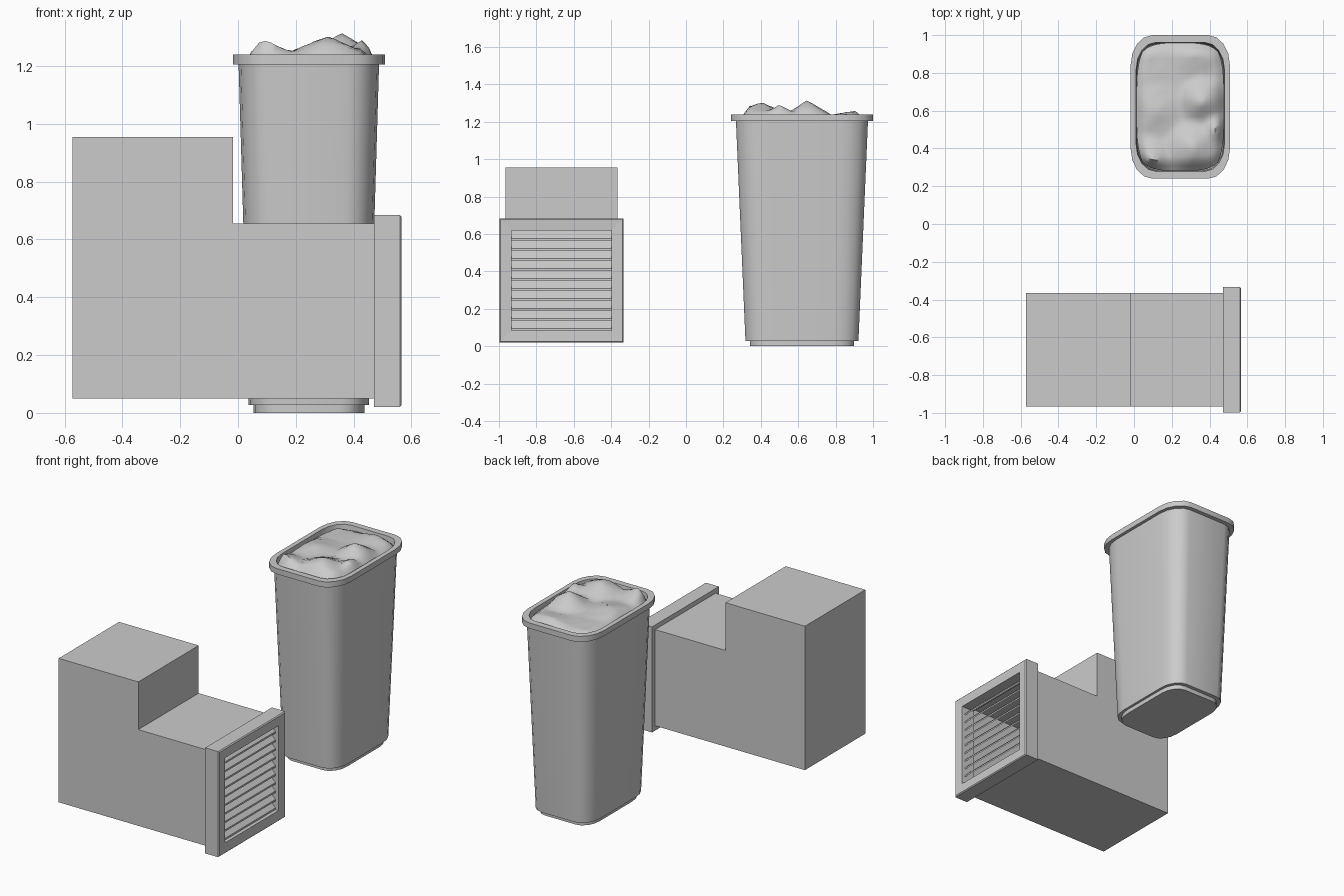
import bpy, bmesh, math, random
from mathutils import Vector

random.seed(4)
default = bpy.data.objects.get("Cube")
if default:
    bpy.data.objects.remove(default, do_unlink=True)

grey = bpy.data.materials.new("plain_grey")
grey.use_nodes = True
grey.diffuse_color = (0.6, 0.6, 0.6, 1)
grey.node_tree.nodes["Principled BSDF"].inputs["Base Color"].default_value = (0.6, 0.6, 0.6, 1)


def finish(name, bm, smooth=None, normals=True):
    """Turn a bmesh into a named object, optionally smooth below an angle."""
    if normals:
        bmesh.ops.recalc_face_normals(bm, faces=bm.faces)
    mesh = bpy.data.meshes.new(name)
    bm.to_mesh(mesh)
    bm.free()
    mesh.materials.append(grey)
    obj = bpy.data.objects.new(name, mesh)
    bpy.context.collection.objects.link(obj)
    if smooth:
        bpy.ops.object.select_all(action="DESELECT")
        obj.select_set(True)
        bpy.context.view_layer.objects.active = obj
        bpy.ops.object.shade_smooth_by_angle(angle=math.radians(smooth))
    return obj


def loft(bm, rings, cap_start=False):
    """Skin a list of equal-length point rings."""
    loops = [[bm.verts.new(p) for p in ring] for ring in rings]
    for a, b in zip(loops, loops[1:]):
        for i in range(len(a)):
            j = (i + 1) % len(a)
            bm.faces.new((a[i], a[j], b[j], b[i]))
    if cap_start:
        bm.faces.new(loops[0][::-1])


# Bin: rounded rectangle outlines stacked from the foot to the inside of the rim
BX, BY = 0.245, 0.62


def outline(z, hx, hy, steps=4):
    rx, ry = hx * 0.44, hy * 0.42
    ring = []
    for quarter, (sx, sy) in enumerate([(1, 1), (-1, 1), (-1, -1), (1, -1)]):
        for k in range(steps + 1):
            a = math.pi / 2 * (quarter + k / steps)
            ring.append((BX + sx * (hx - rx) + rx * math.cos(a),
                         BY + sy * (hy - ry) + ry * math.sin(a), z))
    return ring


bin_profile = [(0, 0.192, 0.278), (0.027, 0.192, 0.278), (0.027, 0.208, 0.302),
               (1.205, 0.243, 0.353), (1.205, 0.263, 0.38), (1.24, 0.263, 0.38),
               (1.24, 0.234, 0.341), (1.19, 0.229, 0.335)]
bm = bmesh.new()
loft(bm, [outline(*p) for p in bin_profile], cap_start=True)
finish("bin", bm, 40)

# Bin liner: crumpled sheet with a few pointed folds
peaks = [(0.09, 0.34, 0.055, 0.13), (0.31, 0.40, 0.07, 0.16), (0.36, 0.65, 0.08, 0.13),
         (0.44, 0.50, 0.06, 0.10), (0.12, 0.60, 0.03, 0.15), (0.33, 0.90, 0.025, 0.13)]
bm = bmesh.new()
bmesh.ops.create_grid(bm, x_segments=20, y_segments=26, size=1)
for v in bm.verts:
    u, w = v.co.x, v.co.y
    x = BX + 0.231 * u * math.sqrt(1 - 0.25 * w ** 4)
    y = BY + 0.338 * w * math.sqrt(1 - 0.25 * u ** 4)
    edge = min(1, (1 - max(abs(u), abs(w))) * 7)
    fold = max(h * max(0, 1 - math.hypot(x - px, y - py) / r) for px, py, h, r in peaks)
    v.co = Vector((x, y, 1.213 + edge * (0.022 + fold + random.uniform(-0.002, 0.002))))
finish("bin_liner", bm, 50)

# Duct: stepped side profile swept across, open at the vent end
Y0, Y1 = -0.965, -0.365
profile = [(0.47, 0.05), (-0.572, 0.05), (-0.572, 0.955),
           (-0.018, 0.955), (-0.018, 0.655), (0.47, 0.655)]
bm = bmesh.new()
front, back = ([bm.verts.new((x, y, z)) for x, z in profile] for y in (Y0, Y1))
bm.faces.new(front)
bm.faces.new(back[::-1])
for i in range(len(profile) - 1):
    bm.faces.new((front[i + 1], front[i], back[i], back[i + 1]))
finish("duct", bm)

# Vent frame: square rings from the duct out over the lip and into the opening
VY, VZ, HALF = -0.666, 0.352, 0.332


def square(x, inset):
    h = HALF - inset
    return [(x, VY + a * h, VZ + b * h) for a, b in [(-1, -1), (1, -1), (1, 1), (-1, 1)]]


bm = bmesh.new()
loft(bm, [square(x, i) for x, i in [(0.47, 0.065), (0.47, 0), (0.56, 0), (0.566, 0.006),
                                    (0.562, 0.065), (0.47, 0.065)]])
bmesh.ops.remove_doubles(bm, verts=bm.verts, dist=0.0001)
finish("vent_frame", bm)

# Louvre slats: tilted down towards the outside
COUNT = 10
pitch = 2 * (HALF - 0.065) / COUNT
section = [(0.495, 0.028), (0.54, -0.016), (0.54, -0.027), (0.495, 0.017)]
bm = bmesh.new()
for n in range(COUNT):
    z = VZ + (n - (COUNT - 1) / 2) * pitch
    ends = [[bm.verts.new((x, VY + s * 0.268, z + dz)) for x, dz in section] for s in (-1, 1)]
    bm.faces.new(ends[0])
    bm.faces.new(ends[1][::-1])
    for i in range(4):
        j = (i + 1) % 4
        bm.faces.new((ends[0][j], ends[0][i], ends[1][i], ends[1][j]))
finish("vent_slats", bm)
